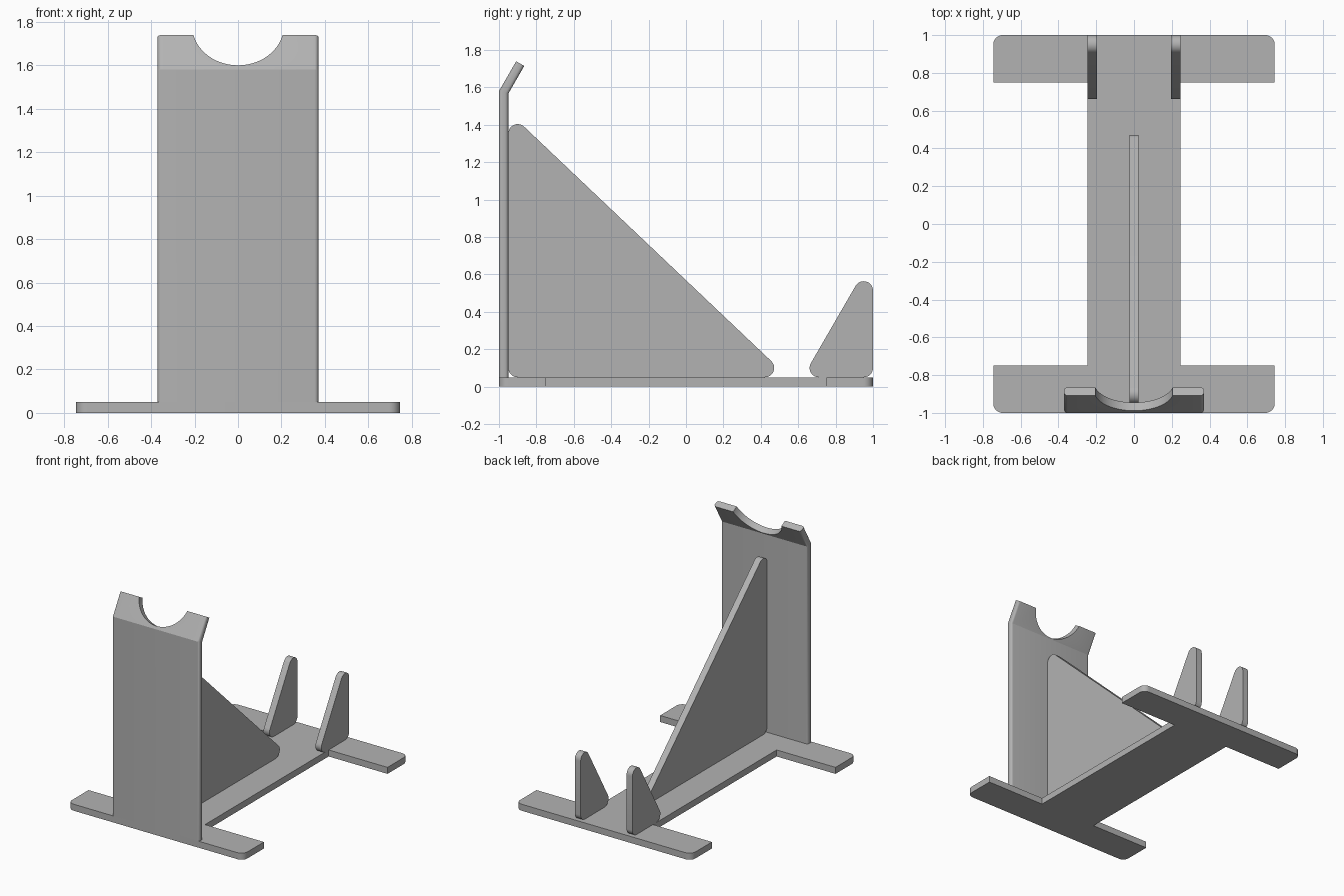
import bpy, bmesh
from math import radians, sin, cos
from mathutils import Vector

if "Cube" in bpy.data.objects:
    bpy.data.objects.remove(bpy.data.objects["Cube"], do_unlink=True)

grey = bpy.data.materials.new("plain grey")
grey.use_nodes = True
grey.diffuse_color = (0.45, 0.45, 0.45, 1)
grey.node_tree.nodes["Principled BSDF"].inputs["Base Color"].default_value = grey.diffuse_color

T = 0.05   # sheet thickness
R = 0.05   # corner radius


def fillet(corners, steps=10):
    """Outline from (u, v, radius) corners, with arcs at rounded ones."""
    out = []
    for i, (u, v, r) in enumerate(corners):
        p = Vector((u, v))
        if r == 0:
            out.append(p)
            continue
        a = (Vector(corners[i - 1][:2]) - p).normalized()
        b = (Vector(corners[(i + 1) % len(corners)][:2]) - p).normalized()
        half = a.angle(b) / 2
        centre = p + (a + b).normalized() * r / sin(half)
        start = p + a * r * cos(half) / sin(half) - centre
        end = p + b * r * cos(half) / sin(half) - centre
        for k in range(steps + 1):
            t = k / steps
            whole = radians(180) - 2 * half
            out.append(centre + (start * sin((1 - t) * whole) + end * sin(t * whole)) / sin(whole))
    return out


def finish(bm, name):
    bmesh.ops.recalc_face_normals(bm, faces=bm.faces)
    mesh = bpy.data.meshes.new(name)
    bm.to_mesh(mesh)
    bm.free()
    mesh.materials.append(grey)
    obj = bpy.data.objects.new(name, mesh)
    bpy.context.collection.objects.link(obj)
    return obj


def smooth(obj):
    bpy.ops.object.select_all(action='DESELECT')
    obj.select_set(True)
    bpy.context.view_layer.objects.active = obj
    bpy.ops.object.shade_smooth_by_angle(angle=radians(25))


def extrude(outline, place, depth):
    bm = bmesh.new()
    face = bm.faces.new([bm.verts.new(place(p)) for p in outline])
    new = bmesh.ops.extrude_face_region(bm, geom=[face])["geom"]
    bmesh.ops.translate(bm, vec=depth, verts=[g for g in new if isinstance(g, bmesh.types.BMVert)])
    return bm


def upright(name, corners, x0, x1):
    bm = extrude(fillet(corners), lambda p: (x0, p.x, p.y), (x1 - x0, 0, 0))
    smooth(finish(bm, name))


# Base: H-shaped sheet with rounded outer corners
W, N = 0.745, 0.245
quarter = [(W, 1, R), (W, 0.75, 0), (N, 0.75, 0)]
right_side = quarter + [(x, -y, r) for x, y, r in reversed(quarter)]
h_shape = right_side + [(-x, y, r) for x, y, r in reversed(right_side)]
smooth(finish(extrude(fillet(h_shape), lambda p: (p.x, p.y, 0), (0, 0, T)), "base"))

# Front post: bent sheet with softened side edges
H = 0.37
along = Vector((0, sin(radians(30)), cos(radians(30))))   # lip direction
inward = Vector((0, along.z, -along.y))                   # lip thickness direction
bend = Vector((0, -1, 1.58))
tip = bend + along * 0.184
back_tip = tip + inward * T
inner_z = bend.z - T * 0.268
profile = [Vector(p) for p in ((-1, T), (-1, bend.z), tip.yz, back_tip.yz, (-1 + T, inner_z), (-1 + T, T))]
bm = extrude(profile, lambda p: (-H, p.x, p.y), (2 * H, 0, 0))


def is_side_edge(e):
    a, b = (v.co for v in e.verts)
    return abs(a.x - b.x) < 1e-4 and abs(a.z - b.z) > T


bmesh.ops.bevel(bm, geom=[e for e in bm.edges if is_side_edge(e)], offset=0.018,
                segments=5, profile=0.5, affect='EDGES')
post = finish(bm, "front_post")

# Round notch through the lip
bm = bmesh.new()
bmesh.ops.create_cone(bm, cap_ends=True, segments=96, radius1=0.211, radius2=0.211, depth=0.3)
cutter = finish(bm, "notch_cutter")
cutter.rotation_mode = 'QUATERNION'
cutter.rotation_quaternion = inward.to_track_quat('Z', 'Y')
cutter.location = bend + along * 0.234 + inward * T / 2
cut = post.modifiers.new("notch", 'BOOLEAN')
cut.operation, cut.solver, cut.object = 'DIFFERENCE', 'EXACT', cutter
bpy.ops.object.select_all(action='DESELECT')
bpy.context.view_layer.objects.active = post
post.select_set(True)
bpy.ops.object.modifier_apply(modifier=cut.name)
bpy.data.objects.remove(cutter, do_unlink=True)
smooth(post)

# Centre rib bracing the post
upright("centre_rib", [(-0.95, T, R), (0.547, T, R), (-0.95, 1.47, R)], -T / 2, T / 2)

# Pair of rear fins
for side, x in (("left", N - T), ("right", -N)):
    upright("rear_fin_" + side, [(1, T, R), (1, 0.70, R), (0.624, T, R)], x, x + T)
